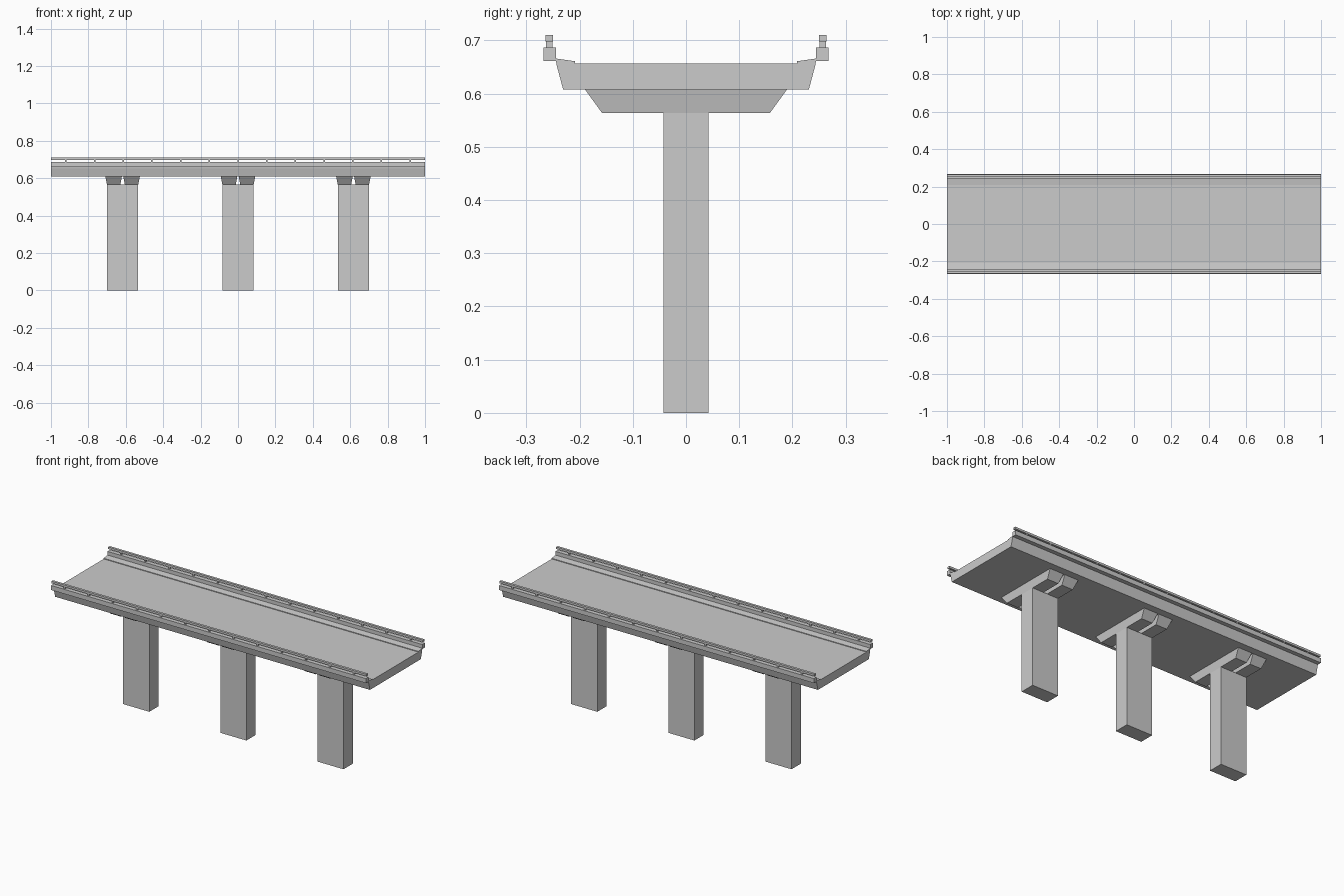
import bpy

if "Cube" in bpy.data.objects:
    bpy.data.objects.remove(bpy.data.objects["Cube"])

def make(name, verts, faces):
    me = bpy.data.meshes.new(name)
    me.from_pydata(verts, [], faces)
    ob = bpy.data.objects.new(name, me)
    bpy.context.collection.objects.link(ob)
    return ob

def extrude_x(name, profile, x0, x1):
    # Closed (y, z) outline, counter-clockwise seen from +x
    n = len(profile)
    verts = [(x, y, z) for x in (x0, x1) for y, z in profile]
    faces = [tuple(reversed(range(n))), tuple(range(n, 2 * n))]
    faces += [(i, (i + 1) % n, n + (i + 1) % n, n + i) for i in range(n)]
    return make(name, verts, faces)

def prism(name, bottom, top, z0, z1):
    # Tapered block: bottom/top are (x0, x1, y half-width)
    verts = []
    for (a, b, h), z in ((bottom, z0), (top, z1)):
        verts += [(a, -h, z), (b, -h, z), (b, h, z), (a, h, z)]
    faces = [(3, 2, 1, 0), (4, 5, 6, 7)]
    faces += [(i, (i + 1) % 4, 4 + (i + 1) % 4, 4 + i) for i in range(4)]
    return make(name, verts, faces)

def box(name, x0, x1, y0, y1, z0, z1):
    return extrude_x(name, [(y0, z0), (y1, z0), (y1, z1), (y0, z1)], x0, x1)

# Deck with raised, sloped walkways along both edges
half = [(0.231, 0.608), (0.243, 0.653), (0.245, 0.666), (0.209, 0.661), (0.209, 0.657)]
extrude_x("deck", half + [(-y, z) for y, z in reversed(half)], -1, 1)

# Edge beams, handrails and rail posts
for side, s in (("front", -1), ("back", 1)):
    def span(a, b):
        return sorted((s * a, s * b))
    box(side + "_edge_beam", -1, 1, *span(0.244, 0.268), 0.661, 0.687)
    box(side + "_handrail", -1, 1, *span(0.250, 0.264), 0.698, 0.710)
    for i in range(-6, 7):
        x = i * 0.1533
        box(side + "_rail_post", x - 0.004, x + 0.004, *span(0.251, 0.263), 0.686, 0.699)

# Piers, each with a pair of tapered cap beams
for x in (-0.617, 0, 0.617):
    box("pier", x - 0.083, x + 0.083, -0.0425, 0.0425, 0, 0.565)
    for s in (-1, 1):
        b = sorted((x + s * 0.012, x + s * 0.083))
        t = sorted((x + s * 0.004, x + s * 0.092))
        prism("pier_cap", (*b, 0.158), (*t, 0.19), 0.564, 0.608)
